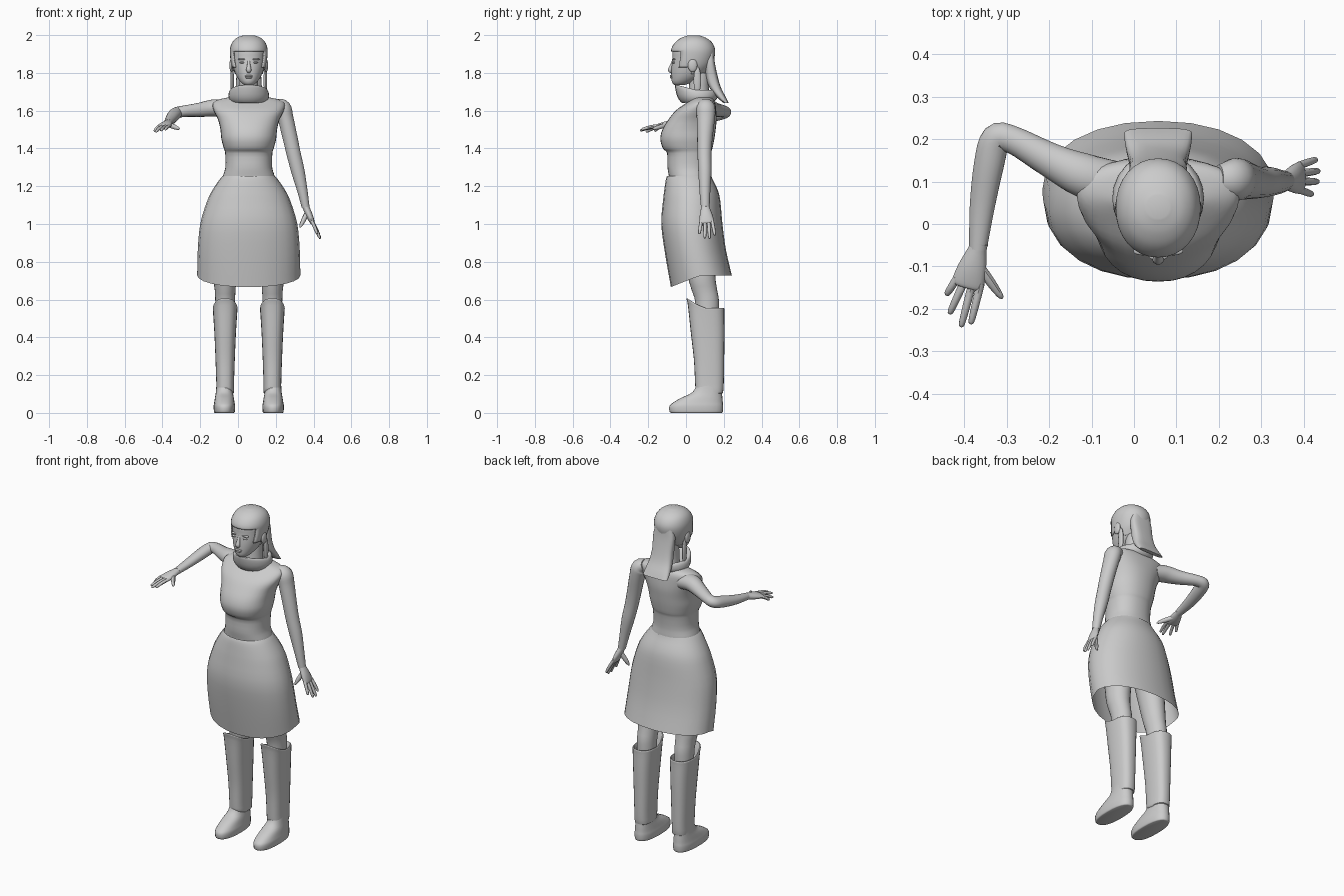
import bpy, bmesh, math
from mathutils import Vector

CX = 0.057  # body centre line


def spline(rows, steps):
    """Catmull-Rom through rows of numbers."""
    out = []
    for i in range(len(rows) - 1):
        a, b, c, d = (rows[max(0, min(len(rows) - 1, i + k))] for k in (-1, 0, 1, 2))
        for s in range(steps):
            t = s / steps
            out.append([0.5 * (2 * q + (r - p) * t + (2 * p - 5 * q + 4 * r - w) * t * t
                               + (3 * q - p - 3 * r + w) * t ** 3)
                        for p, q, r, w in zip(a, b, c, d)])
    return out + [list(rows[-1])]


def skin(bm, rings, cap=True):
    loops = [[bm.verts.new(p) for p in r] for r in rings]
    n = len(loops[0])
    for a, b in zip(loops, loops[1:]):
        for i in range(n):
            bm.faces.new((a[i], a[(i + 1) % n], b[(i + 1) % n], b[i]))
    if cap:
        bm.faces.new(loops[0][::-1])
        bm.faces.new(loops[-1])


def finish(name, bm, angle=45):
    bmesh.ops.recalc_face_normals(bm, faces=bm.faces)
    me = bpy.data.meshes.new(name)
    bm.to_mesh(me)
    bm.free()
    me.shade_smooth()
    me.set_sharp_from_angle(angle=math.radians(angle))
    ob = bpy.data.objects.new(name, me)
    bpy.context.collection.objects.link(ob)
    return ob


def loft(name, rows, cx=CX, n=24, e=2.0, cap=True, steps=3, cut=None):
    """Stacked rounded sections: (z, half width, front y, back y[, x shift, front dip])."""
    rows = spline([tuple(r) + (0,) * (6 - len(r)) for r in rows], steps)
    rings = []
    for z, rx, yf, yb, dx, dip in rows:
        ring = []
        for i in range(n):
            t = 2 * math.pi * (i + 0.5 * (n % 4 == 2)) / n
            c, s = math.cos(t), math.sin(t)
            px = math.copysign(abs(c) ** (2 / e), c)
            py = math.copysign(abs(s) ** (2 / e), s)
            ring.append((cx + dx + rx * px, (yf + yb) / 2 + (yb - yf) / 2 * py,
                         z - dip * max(0, -s)))
        rings.append(ring)
    bm = bmesh.new()
    skin(bm, rings, cap)
    if cut:
        doomed = [f for f in bm.faces if cut(f.calc_center_median())]
        bmesh.ops.delete(bm, geom=doomed, context='FACES')
    return finish(name, bm)


def tube(bm, rows, side, n=14, steps=4):
    """Swept ellipse: (x, y, z, half width along side, half thickness)."""
    rows = spline(rows, steps)
    pts = [Vector(r[:3]) for r in rows]
    rings = []
    for i, r in enumerate(rows):
        d = (pts[min(i + 1, len(pts) - 1)] - pts[max(i - 1, 0)]).normalized()
        s = Vector(side)
        s = (s - d * s.dot(d)).normalized()
        u = d.cross(s)
        rings.append([pts[i] + s * r[3] * math.cos(a) + u * r[4] * math.sin(a)
                      for a in (2 * math.pi * k / n for k in range(n))])
    skin(bm, rings)


def limb(name, rows, side):
    bm = bmesh.new()
    tube(bm, rows, side, 18)
    finish(name, bm)


def hand(name, wrist, knuckle, side, tips, thumb):
    w, k, s = Vector(wrist), Vector(knuckle), Vector(side).normalized()
    bm = bmesh.new()
    m = w.lerp(k, 0.55)
    tube(bm, [(*(w - (k - w) * .2), .021, .019), (*w, .022, .018), (*m, .034, .018),
              (*k, .038, .013), (*(k + (k - w) * .1), .028, .008)], s, 16)
    for i, tip in enumerate(tips):
        base, tip = k + s * (-.028 + .019 * i) - (k - w) * .1, Vector(tip)
        mid = base.lerp(tip, .55) + Vector((0, 0, .003))
        tube(bm, [(*base, .0095, .0095), (*mid, .009, .009), (*tip.lerp(mid, .15), .007, .007),
                  (*tip, .002, .002)], s, 8, 3)
    base, tip = w.lerp(k, .3), Vector(thumb)
    tube(bm, [(*base, .013, .013), (*base.lerp(tip, .55), .013, .012),
              (*base.lerp(tip, .9), .008, .008), (*tip, .002, .002)], (.3, .2, 1), 8, 3)
    finish(name, bm)


def blob(name, loc, size):
    bm = bmesh.new()
    bmesh.ops.create_uvsphere(bm, u_segments=14, v_segments=8, radius=1)
    for v in bm.verts:
        v.co = Vector([v.co[i] * size[i] + loc[i] for i in range(3)])
    return finish(name, bm)


# torso with bust, waist and shoulders
loft("torso", [(1.18, .15, -.08, .13), (1.25, .138, -.09, .128), (1.30, .124, -.098, .125),
               (1.375, .125, -.10, .132), (1.40, .132, -.122, .14), (1.45, .145, -.136, .15),
               (1.50, .15, -.125, .157), (1.55, .162, -.095, .162), (1.60, .185, -.055, .16),
               (1.64, .19, 0, .155), (1.662, .15, .03, .145), (1.675, .07, .04, .13)],
     n=32, e=2.25)
loft("neck", [(1.62, .06, .01, .14), (1.70, .05, .015, .12), (1.80, .05, .02, .13)])
# rolled collar, open at the top
loft("collar", [(1.66, .075, .0, .13, 0, .01), (1.65, .095, -.02, .15, 0, .01),
                (1.672, .108, -.045, .168, 0, 0), (1.70, .104, -.058, .17, 0, -.022),
                (1.71, .092, -.055, .16, 0, -.028), (1.70, .078, -.03, .14, 0, -.022),
                (1.66, .06, .01, .125)], cap=False)

# head, face and hair
HEAD = [(1.735, .022, -.06, -.01), (1.75, .042, -.074, .03), (1.785, .066, -.078, .09),
        (1.83, .082, -.077, .125), (1.88, .09, -.072, .142), (1.92, .09, -.07, .143),
        (1.955, .077, -.048, .125), (1.978, .052, -.015, .093), (1.99, .018, .02, .058)]
loft("head", HEAD, n=32, e=2.1)
cap_rows = [(z + .009, rx + .009, yf - .007, yb + .01) for z, rx, yf, yb in HEAD[2:]]
hair = loft("hair_cap", cap_rows, n=32, e=2.1, steps=5,
            cut=lambda p: p.z < 1.912 and p.y < .03 and not
            (p.z > 1.83 and p.y > -.03 and abs(p.x - CX) > .07))
mod = hair.modifiers.new("thickness", 'SOLIDIFY')
mod.thickness = .008
loft("hair_tail", [(1.92, .055, .09, .148), (1.86, .068, .10, .152), (1.78, .066, .105, .168),
                   (1.72, .070, .125, .186), (1.67, .078, .165, .212), (1.64, .080, .20, .226)],
     e=3)
bm = bmesh.new()
tube(bm, [(CX, -.068, 1.865, .007, .006), (CX, -.076, 1.84, .009, .009),
          (CX, -.084, 1.815, .014, .012), (CX, -.076, 1.803, .008, .006)], (1, 0, 0), 10)
finish("nose", bm)
blob("upper_lip", (CX, -.077, 1.784), (.022, .009, .005))
blob("lower_lip", (CX, -.076, 1.775), (.018, .009, .006))
for label, s in (("right", -1), ("left", 1)):
    blob(label + "_eye", (CX + s * .034, -.064, 1.855), (.015, .009, .006))
    blob(label + "_brow", (CX + s * .036, -.064, 1.872), (.023, .010, .005))
    blob(label + "_ear", (CX + s * .092, .035, 1.84), (.011, .025, .036))
    blob(label + "_cheek_strand", (CX + s * .088, .06, 1.76), (.010, .02, .075))

# flared skirt, open below, dipping at the front of the hem
loft("skirt", [(1.255, .138, -.10, .134), (1.235, .155, -.107, .142), (1.18, .192, -.115, .168),
               (1.12, .221, -.122, .182), (1.0, .257, -.131, .193), (.86, .27, -.112, .212, 0, .01),
               (.728, .273, -.080, .243, 0, .062)], n=24, e=2.15, cap=False)

# legs, boots and shoes
for label, s in (("right", -1), ("left", 1)):
    x = CX + s * .125
    loft(label + "_leg", [(.40, .048, .06, .17), (.58, .052, .05, .175), (.65, .055, .03, .165),
                          (.73, .063, .008, .155), (.95, .078, -.03, .15, -s * .02),
                          (1.17, .085, -.06, .13, -s * .05)], cx=x)
    loft(label + "_boot", [(.11, .035, .07, .18), (.105, .046, .052, .195, 0, -.02),
                           (.16, .047, .048, .2), (.28, .051, .042, .202), (.42, .057, .026, .204),
                           (.53, .064, .010, .203, 0, -.04), (.553, .065, .003, .203, 0, -.05),
                           (.55, .056, .014, .194, 0, -.045), (.50, .05, .04, .18)],
         cx=x, e=2.6, cap=False)
    loft(label + "_shoe", [(0, .050, -.078, .188), (.006, .055, -.087, .195),
                           (.035, .057, -.088, .197), (.055, .054, -.068, .195),
                           (.08, .050, -.025, .193), (.11, .045, .035, .19),
                           (.16, .042, .06, .19)], cx=x + s * .004, e=2.4)

# raised right arm, bent at the elbow
limb("right_arm", [(-.05, .10, 1.605, .05, .045), (-.12, .115, 1.615, .052, .046),
                   (-.20, .152, 1.605, .041, .038), (-.285, .198, 1.597, .033, .030),
                   (-.325, .20, 1.588, .036, .031), (-.342, .14, 1.572, .036, .031),
                   (-.358, .04, 1.55, .030, .025), (-.368, -.06, 1.535, .021, .019)],
     (.5, -.85, 0))
hand("right_hand", (-.369, -.06, 1.535), (-.392, -.142, 1.518), (1, -.25, .05),
     [(-.442, -.167, 1.492), (-.435, -.212, 1.488), (-.408, -.243, 1.495),
      (-.385, -.236, 1.50)], (-.310, -.176, 1.503))

# hanging left arm
limb("left_arm", [(.20, .105, 1.635, .035, .03), (.235, .105, 1.615, .05, .045),
                  (.252, .105, 1.56, .048, .042), (.275, .10, 1.46, .041, .040),
                  (.295, .098, 1.37, .037, .038), (.317, .10, 1.28, .035, .036),
                  (.34, .10, 1.18, .029, .028), (.358, .102, 1.09, .023, .021)], (0, 1, 0))
hand("left_hand", (.359, .102, 1.09), (.393, .110, 1.01), (0, 1, 0),
     [(.42, .07, .947), (.434, .10, .924), (.436, .125, .922), (.43, .152, .94)],
     (.328, .075, .982))
